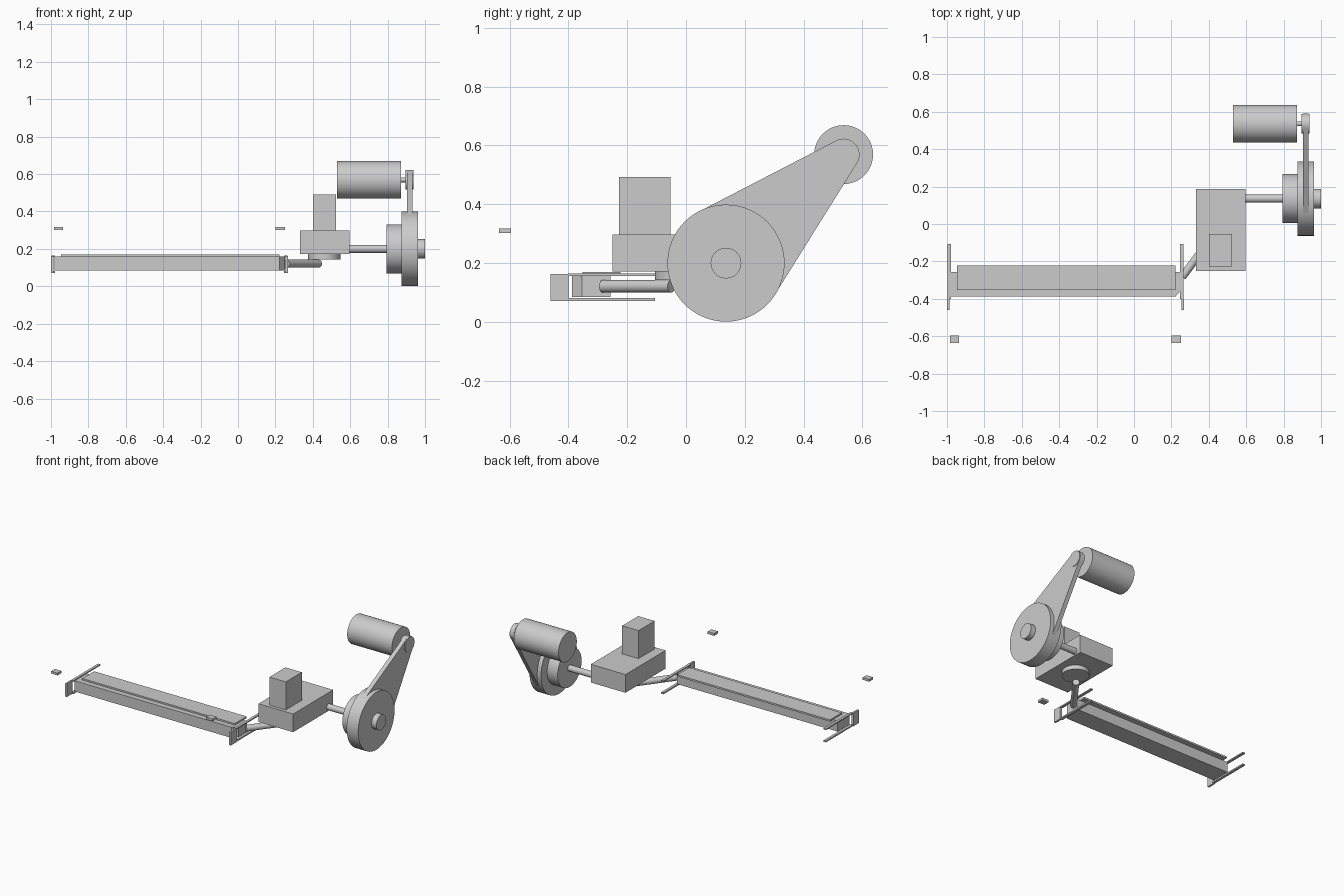
import bpy, bmesh, math
from mathutils import Vector

if "Cube" in bpy.data.objects:
    bpy.data.objects.remove(bpy.data.objects["Cube"], do_unlink=True)

grey = bpy.data.materials.new("plain grey")
grey.use_nodes = True
grey.diffuse_color = (0.6, 0.6, 0.6, 1)
grey.node_tree.nodes["Principled BSDF"].inputs["Base Color"].default_value = (0.6, 0.6, 0.6, 1)


def finish(obj, name, smooth=False):
    obj.name = obj.data.name = name
    obj.data.materials.append(grey)
    if smooth:
        bpy.ops.object.select_all(action="DESELECT")
        obj.select_set(True)
        bpy.context.view_layer.objects.active = obj
        bpy.ops.object.shade_smooth_by_angle(angle=math.radians(30))
    return obj


def box(name, x, y, z):
    """Box spanning three (low, high) ranges."""
    bpy.ops.mesh.primitive_cube_add(size=1, location=[sum(r) / 2 for r in (x, y, z)])
    obj = bpy.context.object
    obj.scale = [r[1] - r[0] for r in (x, y, z)]
    bpy.ops.object.transform_apply(location=False, rotation=False, scale=True)
    return finish(obj, name)


def rod(name, start, end, radius):
    """Cylinder between two points."""
    a, b = Vector(start), Vector(end)
    bpy.ops.mesh.primitive_cylinder_add(vertices=64, radius=radius,
                                        depth=(b - a).length, location=(a + b) / 2)
    obj = bpy.context.object
    obj.rotation_euler = (b - a).to_track_quat("Z", "Y").to_euler()
    return finish(obj, name, True)


def axle(name, x, centre, radius):
    """Cylinder along x around a (y, z) centre."""
    return rod(name, (x[0], *centre), (x[1], *centre), radius)


def prism(name, outline, offset, smooth=False):
    """Convex outline swept along an offset."""
    bm = bmesh.new()
    for p in outline:
        bm.verts.new(p)
        bm.verts.new(Vector(p) + Vector(offset))
    bmesh.ops.convex_hull(bm, input=bm.verts)
    bmesh.ops.dissolve_limit(bm, angle_limit=0.01, verts=bm.verts, edges=bm.edges)
    bmesh.ops.recalc_face_normals(bm, faces=bm.faces)
    mesh = bpy.data.meshes.new(name)
    bm.to_mesh(mesh)
    bm.free()
    obj = bpy.data.objects.new(name, mesh)
    bpy.context.collection.objects.link(obj)
    return finish(obj, name, smooth)


# Long cutter beam with one clipped corner, and its top plate
beam = [(-0.98, -0.388), (0.222, -0.388), (0.25, -0.354), (0.25, -0.257), (-0.98, -0.257)]
prism("beam", [(x, y, 0.085) for x, y in beam], (0, 0, 0.074))
box("beam_top_plate", (-0.945, 0.222), (-0.352, -0.222), (0.158, 0.17))

# End brackets: front plate with two rails running back
for side, plate_x, rail_x in (("right", (-1.0, -0.987), (-0.996, -0.978)),
                              ("left", (0.255, 0.268), (0.247, 0.265))):
    box(side + "_end_plate", plate_x, (-0.46, -0.4), (0.072, 0.163))
    for level, z in (("lower", (0.072, 0.082)), ("upper", (0.157, 0.165))):
        box(f"{side}_{level}_rail", rail_x, (-0.402, -0.106), z)

# Floating sensor blocks in front of the beam
for side, x in (("right", -0.96), ("left", 0.226)):
    box(side + "_sensor_block", (x - 0.025, x + 0.025), (-0.636, -0.595), (0.302, 0.318))

# Gearbox, tower, output disc and the crank arm to the beam
box("gearbox", (0.332, 0.597), (-0.25, 0.187), (0.172, 0.298))
box("tower", (0.4, 0.525), (-0.228, -0.053), (0.298, 0.492))
rod("output_disc", (0.461, -0.02, 0.143), (0.461, -0.02, 0.173), 0.086)
rod("crank_arm", (0.258, -0.283, 0.121), (0.432, -0.05, 0.121), 0.021)

# Flywheel assembly
wheel = (0.136, 0.2)
axle("drive_shaft", (0.59, 0.8), wheel, 0.021)
axle("flywheel_hub", (0.795, 0.876), wheel, 0.131)
axle("flywheel", (0.875, 0.963), wheel, 0.199)
axle("flywheel_stub", (0.96, 1.0), wheel, 0.052)

# Motor, pulley and solid drive belt
motor = (0.536, 0.569)
axle("motor", (0.53, 0.872), motor, 0.1)
axle("motor_shaft", (0.87, 0.9), motor, 0.013)
axle("motor_pulley", (0.896, 0.938), motor, 0.052)
belt = []
for (cy, cz), r in ((wheel, 0.198), (motor, 0.054)):
    for i in range(64):
        a = math.tau * i / 64
        belt.append((0.904, cy + r * math.cos(a), cz + r * math.sin(a)))
prism("drive_belt", belt, (0.03, 0, 0), True)
